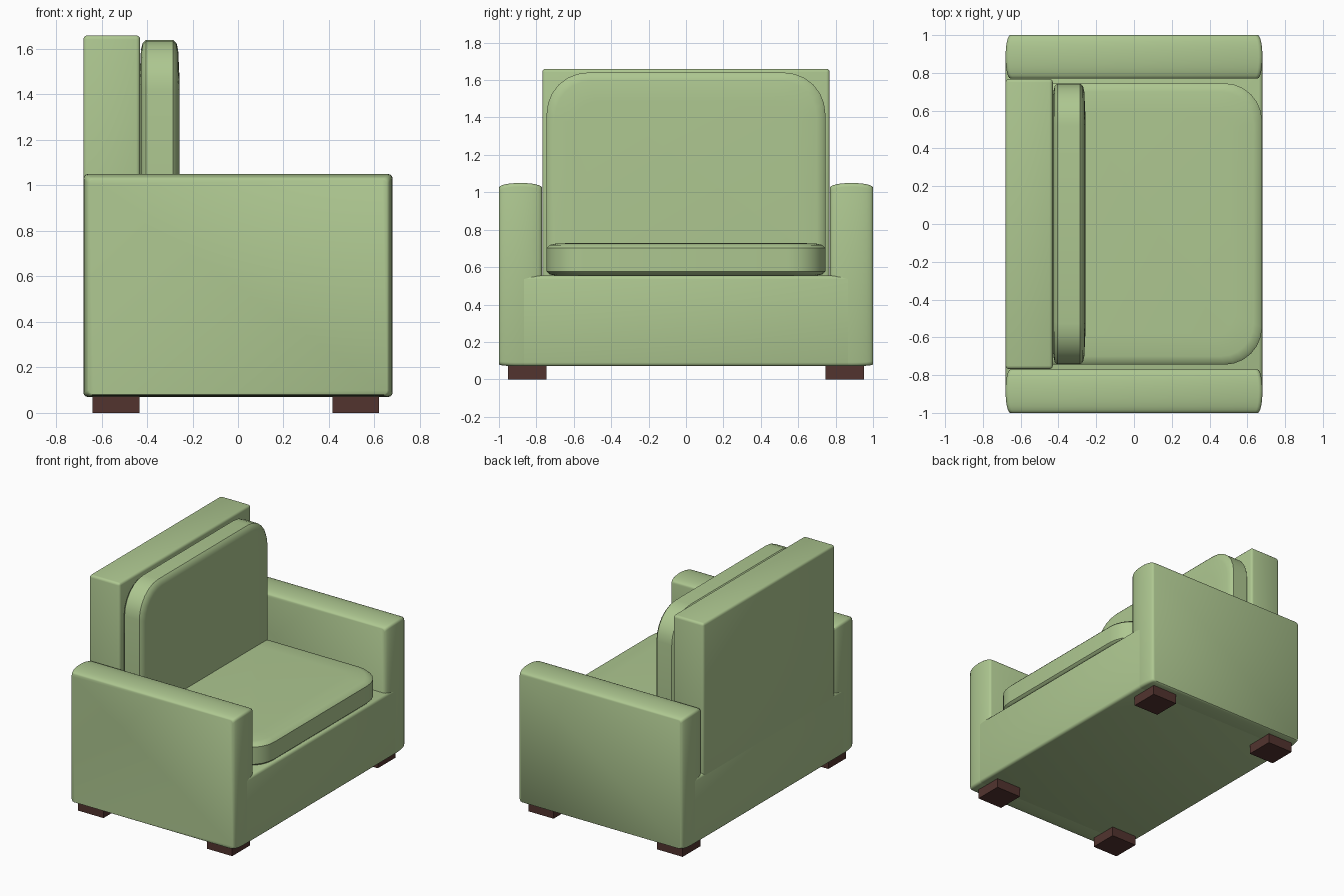
import bpy, bmesh, math
from mathutils import Vector

if "Cube" in bpy.data.objects:
    bpy.data.objects.remove(bpy.data.objects["Cube"])


def material(name, color):
    m = bpy.data.materials.new(name)
    m.diffuse_color = (*color, 1)
    m.use_nodes = True
    m.node_tree.nodes["Principled BSDF"].inputs["Base Color"].default_value = m.diffuse_color
    return m


FABRIC = material("green_fabric", (0.42, 0.57, 0.28))
WOOD = material("dark_wood", (0.085, 0.034, 0.028))


def finish(name, bm, mat, smooth=True):
    bmesh.ops.recalc_face_normals(bm, faces=bm.faces)
    me = bpy.data.meshes.new(name)
    bm.to_mesh(me)
    bm.free()
    ob = bpy.data.objects.new(name, me)
    bpy.context.collection.objects.link(ob)
    me.materials.append(mat)
    if smooth:
        bpy.ops.object.select_all(action='DESELECT')
        ob.select_set(True)
        bpy.context.view_layer.objects.active = ob
        bpy.ops.object.shade_smooth_by_angle(angle=math.radians(35))
    return ob


def box(name, lo, hi, mat, bevel=0.0):
    bm = bmesh.new()
    bmesh.ops.create_cube(bm, size=1)
    for v in bm.verts:
        v.co = Vector([(a + b) / 2 + c * (b - a) for a, b, c in zip(lo, hi, v.co)])
    if bevel:
        bmesh.ops.bevel(bm, geom=bm.edges[:], offset=bevel, segments=3,
                        profile=0.5, affect='EDGES')
    return finish(name, bm, mat, bevel > 0)


def loft(name, rings, mat):
    bm = bmesh.new()
    loops = [[bm.verts.new(p) for p in ring] for ring in rings]
    n = len(loops[0])
    for a, b in zip(loops, loops[1:]):
        for i in range(n):
            j = (i + 1) % n
            bm.faces.new((a[i], a[j], b[j], b[i]))
    bm.faces.new(loops[0])
    bm.faces.new(loops[-1])
    return finish(name, bm, mat)


def rounded_rect(u0, u1, v0, v1, radii, steps=6):
    """Outline with one radius per corner: (+u+v, -u+v, -u-v, +u-v)."""
    pts = []
    for k, (u, v, su, sv) in enumerate(((u1, v1, 1, 1), (u0, v1, -1, 1),
                                        (u0, v0, -1, -1), (u1, v0, 1, -1))):
        r = radii[k]
        for i in range(steps + 1):
            a = math.pi / 2 * (k + i / steps)
            pts.append((u - su * r + r * math.cos(a), v - sv * r + r * math.sin(a)))
    return pts


# Arms: rectangular sections swept across y, softly domed at the top and ends
def arm(name, side):
    rings = []
    for i in range(13):
        a = math.pi * (i / 12 - 0.5)
        y = side * 0.885 + 0.115 * math.sin(a)
        d = 0.025 * (1 - math.cos(a))
        rings.append([(u, y, v) for u, v in rounded_rect(
            -0.68 + d, 0.68 - d, 0.07 + d * 0.4, 1.05 - d, [0.02] * 4, 3)])
    loft(name, rings, FABRIC)


for side, label in ((-1, "left"), (1, "right")):
    arm(label + "_arm", side)

# Base and backrest
box("base", (-0.68, -0.885, 0.07), (0.68, 0.885, 0.555), FABRIC, 0.02)
box("backrest", (-0.68, -0.768, 0.4), (-0.43, 0.768, 1.66), FABRIC, 0.018)


# Cushions: rounded outlines stacked through the thickness
def cushion(name, bounds, radii, layers, place):
    u0, u1, v0, v1 = bounds
    rings = []
    for inset, h in layers:
        rs = [max(r - inset * 0.6, 0.01) for r in radii]
        rings.append([place(u, v, h) for u, v in rounded_rect(
            u0 + inset, u1 - inset, v0 + inset, v1 - inset, rs)])
    loft(name, rings, FABRIC)


def pillow_layers(h0, h1):
    half = [(0.15, 0), (0.045, 0.005), (0.015, 0.012), (0, 0.027)]
    return [(i, h0 + d) for i, d in half] + [(i, h1 - d) for i, d in reversed(half)]


cushion("seat_cushion", (-0.45, 0.678, -0.745, 0.745), (0.2, 0.03, 0.03, 0.2),
        pillow_layers(0.55, 0.73), lambda u, v, h: (u, v, h))
cushion("back_cushion", (-0.745, 0.745, 0.57, 1.64), (0.22, 0.22, 0.03, 0.03),
        pillow_layers(-0.432, -0.258), lambda u, v, h: (h, u, v))

# Feet
for xname, x0, x1 in (("rear", -0.64, -0.432), ("front", 0.415, 0.62)):
    for side, label in ((-1, "left"), (1, "right")):
        box(f"{xname}_{label}_foot", (x0, side * 0.85 - 0.103, 0),
            (x1, side * 0.85 + 0.103, 0.08), WOOD)
